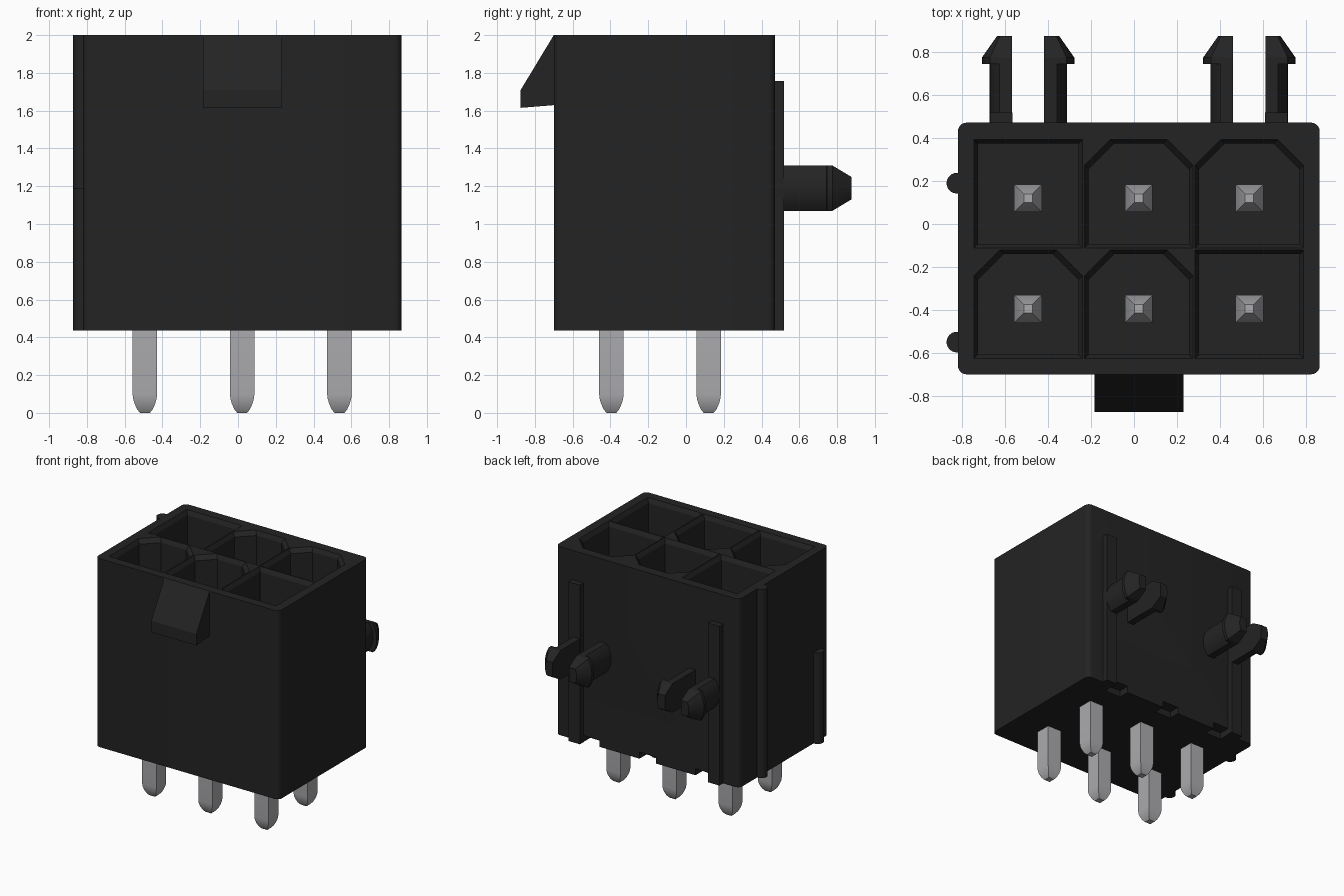
import bpy, bmesh, math
from mathutils import Vector

if "Cube" in bpy.data.objects:
    bpy.data.objects.remove(bpy.data.objects["Cube"])

BOT, TOP = 0.435, 2.0
COLS = (-0.493, 0.022, 0.537)
ROWS = (-0.395, 0.12)


def material(name, rgb):
    m = bpy.data.materials.new(name)
    m.diffuse_color = (*rgb, 1)
    m.use_nodes = True
    m.node_tree.nodes["Principled BSDF"].inputs["Base Color"].default_value = m.diffuse_color
    return m


BLACK = material("black plastic", (0.017, 0.017, 0.017))
METAL = material("tin metal", (0.41, 0.41, 0.43))


def loft(bm, rings):
    """Skin a stack of equal-length rings and cap both ends."""
    vs = [[bm.verts.new(p) for p in r] for r in rings]
    n = len(vs[0])
    for a, b in zip(vs, vs[1:]):
        for i in range(n):
            j = (i + 1) % n
            bm.faces.new((a[i], a[j], b[j], b[i]))
    bm.faces.new(vs[0][::-1])
    bm.faces.new(vs[-1])


def box(bm, x0, x1, y0, y1, z0, z1):
    base = [(x0, y0), (x1, y0), (x1, y1), (x0, y1)]
    loft(bm, [[(x, y, z) for x, y in base] for z in (z0, z1)])


def finish(bm, name, mat, smooth=None):
    bmesh.ops.recalc_face_normals(bm, faces=bm.faces)
    me = bpy.data.meshes.new(name)
    bm.to_mesh(me)
    bm.free()
    ob = bpy.data.objects.new(name, me)
    bpy.context.collection.objects.link(ob)
    me.materials.append(mat)
    if smooth:
        bpy.ops.object.select_all(action='DESELECT')
        ob.select_set(True)
        bpy.context.view_layer.objects.active = ob
        bpy.ops.object.shade_smooth_by_angle(angle=math.radians(smooth))
    return ob


# Housing block with rounded vertical corners
bm = bmesh.new()
box(bm, -0.82, 0.865, -0.70, 0.472, BOT, TOP)
edges = [e for e in bm.edges if abs(e.verts[0].co.z - e.verts[1].co.z) > 0.5]
bmesh.ops.bevel(bm, geom=edges, offset=0.04, segments=5, profile=0.5, affect='EDGES')
housing = finish(bm, "housing", BLACK)


# Sockets: square or with two clipped back corners, each with a bevelled rim
def socket_ring(cx, cy, h, cut, z):
    pts = [(-h, -h), (h, -h), (h, h - cut), (h - cut, h), (cut - h, h), (-h, h - cut)]
    return [(cx + x, cy + y, z) for x, y in pts]


bm = bmesh.new()
for r, cy in enumerate(ROWS):
    for c, cx in enumerate(COLS):
        square = (r, c) in ((1, 0), (0, 2))
        cut = 0.002 if square else 0.12
        loft(bm, [socket_ring(cx, cy + 0.021, h, cut, z) for h, z in
                  ((0.234, 0.75), (0.234, 1.965), (0.253, TOP), (0.253, TOP + 0.02))])
# Shallow notches in the bottom rear edge
for cx in COLS:
    box(bm, cx - 0.075, cx + 0.075, 0.38, 0.6, BOT - 0.1, BOT + 0.055)
cutter = finish(bm, "socket_cutter", BLACK)
cutter.hide_render = True

mod = housing.modifiers.new("sockets", 'BOOLEAN')
mod.operation = 'DIFFERENCE'
mod.solver = 'EXACT'
mod.object = cutter
bpy.ops.object.select_all(action='DESELECT')
bpy.context.view_layer.objects.active = housing
housing.select_set(True)
bpy.ops.object.modifier_apply(modifier=mod.name)
bpy.data.objects.remove(cutter)
bpy.ops.object.shade_smooth_by_angle(angle=math.radians(25))

# Front latch ramp
bm = bmesh.new()
profile = [(-0.69, TOP), (-0.70, TOP), (-0.875, 1.71), (-0.875, 1.615), (-0.69, 1.63)]
loft(bm, [[(x, y, z) for y, z in profile] for x in (-0.185, 0.23)])
finish(bm, "latch_ramp", BLACK)

# Rear stand-off ribs
bm = bmesh.new()
for x in (-0.67, 0.61):
    box(bm, x, x + 0.105, 0.46, 0.52, BOT, 1.757)
finish(bm, "rear_ribs", BLACK)

# Half-round ribs on the left side
bm = bmesh.new()
for y, z1 in ((0.19, TOP), (-0.55, 1.19)):
    arc = [(-0.81, y - 0.048)]
    for i in range(13):
        a = math.radians(-90 + 15 * i)
        arc.append((-0.825 - 0.048 * math.cos(a), y + 0.048 * math.sin(a)))
    arc.append((-0.81, y + 0.048))
    loft(bm, [[(x, yy, z) for x, yy in arc] for z in (BOT, z1)])
finish(bm, "side_ribs", BLACK, 30)


# Split snap pegs: flat-topped half cylinders with a barbed, tapered tip
def peg_ring(cx, side, radius, h, y):
    a0 = math.asin(h / radius)
    pts = [(0.075, -h)]
    for i in range(9):
        a = -a0 + 2 * a0 * i / 8
        pts.append((radius * math.cos(a), radius * math.sin(a)))
    pts.append((0.075, h))
    return [(cx + side * x, y, 1.19 + z) for x, z in pts]


bm = bmesh.new()
for cx in (COLS[0], COLS[2]):
    for side in (-1, 1):
        loft(bm, [peg_ring(cx, side, *s) for s in
                  ((0.18, 0.12, 0.46), (0.18, 0.12, 0.745), (0.215, 0.12, 0.746),
                   (0.215, 0.12, 0.775), (0.145, 0.06, 0.875))])
finish(bm, "snap_pegs", BLACK, 30)

# Square contact pins: rounded lower tip, pyramid upper tip
bm = bmesh.new()
for cx in COLS:
    for cy in ROWS:
        rings = []
        for h, z in ((0.026, 0), (0.042, 0.02), (0.055, 0.05), (0.062, 0.075),
                     (0.065, 0.1), (0.065, 1.4), (0.02, 1.5)):
            rings.append([(cx + h * sx, cy + h * sy, z)
                          for sx, sy in ((-1, -1), (1, -1), (1, 1), (-1, 1))])
        loft(bm, rings)
finish(bm, "contact_pins", METAL, 30)
